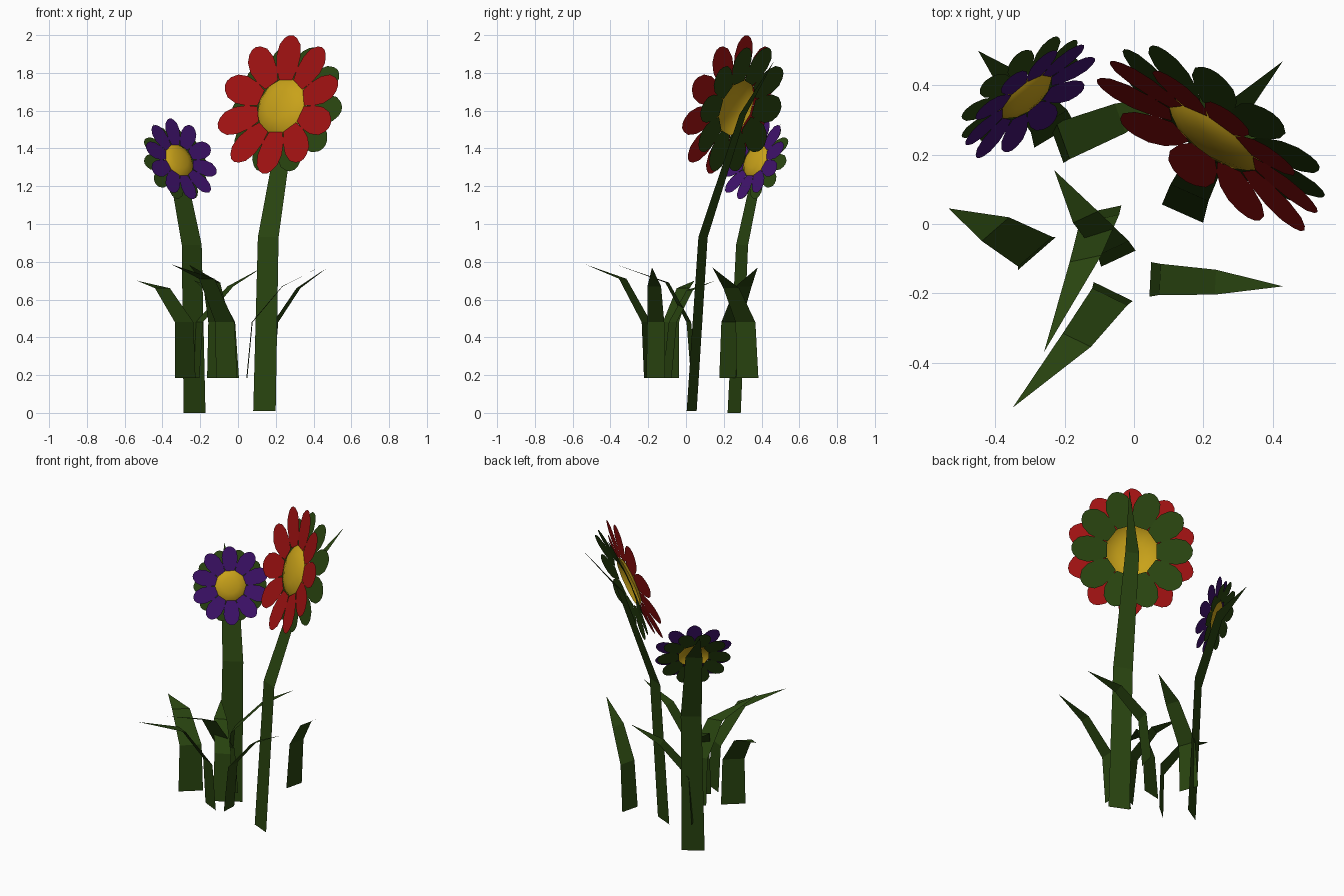
import bpy
from math import cos, sin, pi, radians
from mathutils import Vector

if "Cube" in bpy.data.objects:
    bpy.data.objects.remove(bpy.data.objects["Cube"])


def material(name, rgb):
    m = bpy.data.materials.new(name)
    m.diffuse_color = (*rgb, 1)
    m.use_nodes = True
    m.node_tree.nodes["Principled BSDF"].inputs["Base Color"].default_value = m.diffuse_color
    return m


GREEN = material("leaf_green", (0.022, 0.058, 0.005))
RED = material("petal_red", (0.36, 0.006, 0.006))
PURPLE = material("petal_purple", (0.05, 0.006, 0.15))
YELLOW = material("centre_yellow", (0.58, 0.36, 0.01))


def make(name, verts, faces, mat, smooth=False):
    me = bpy.data.meshes.new(name)
    me.from_pydata([tuple(v) for v in verts], [], faces)
    me.materials.append(mat)
    me.update()
    for p in me.polygons:
        p.use_smooth = smooth
    ob = bpy.data.objects.new(name, me)
    bpy.context.collection.objects.link(ob)
    return ob


def ribbon(name, rows, tip, angle, widths):
    """Flat blade: three cross rows of given width, ending in a point."""
    side = Vector((cos(radians(angle)), sin(radians(angle)), 0))
    verts = []
    for p, w in zip(rows, widths):
        verts += [Vector(p) - side * w / 2, Vector(p) + side * w / 2]
    verts.append(Vector(tip))
    make(name, verts, [(0, 1, 3, 2), (2, 3, 5, 4), (4, 5, 6)], GREEN)


# Petal outline: (distance along, half width), both as fractions
OUTLINE = [(0.0, 0.55), (0.25, 0.86), (0.55, 1.0), (0.8, 0.85), (0.94, 0.5), (1.0, 0.17)]


def flower(name, centre, yaw, tilt, radius, mat, count=10):
    a, t = radians(yaw), radians(tilt)
    u = Vector((cos(a), sin(a), 0))
    n = Vector((cos(t) * sin(a), -cos(t) * cos(a), sin(t)))
    v = n.cross(u)
    c = Vector(centre)
    disc = radius * 0.42

    # Ring of oval petals, cupped forward (lift > 0) or back (lift < 0)
    def ring(part, offset, lift, r0, r1, m):
        verts, faces = [], []
        for i in range(count):
            ang = pi / 2 + 2 * pi * (i + offset) / count
            d = u * cos(ang) + v * sin(ang)
            s = v * cos(ang) - u * sin(ang)
            start = len(verts)
            for f, w in OUTLINE:
                r = r0 + (r1 - r0) * f
                mid = c + d * r + n * lift * r
                half = s * w * radius * 0.205
                verts += [mid - half, mid + half]
            for k in range(len(OUTLINE) - 1):
                j = start + 2 * k
                faces.append((j, j + 2, j + 3, j + 1))
        make(f"{name}_{part}", verts, faces, m)

    ring("petals", 0, 0.11, disc * 0.9, radius, mat)
    ring("sepals", 0.5, -0.12, disc * 0.9, radius * 0.93, GREEN)

    # Low yellow dome in the middle
    sides = 12
    verts, faces = [], []
    for r, h in [(1.0, 0.0), (0.85, 0.13), (0.5, 0.24)]:
        for i in range(sides):
            ang = 2 * pi * (i + 0.5) / sides
            verts.append(c + (u * cos(ang) + v * sin(ang)) * r * disc + n * h * disc)
    verts.append(c + n * 0.28 * disc)
    for k in range(2):
        for i in range(sides):
            j = (i + 1) % sides
            faces.append((k * sides + i, k * sides + j, (k + 1) * sides + j, (k + 1) * sides + i))
    faces += [(2 * sides + i, 2 * sides + (i + 1) % sides, 3 * sides) for i in range(sides)]
    make(f"{name}_centre", verts, faces, YELLOW, True)


# Stems, each ending in a point behind its flower
ribbon("tall_stem", [(0.14, 0.03, 0.01), (0.16, 0.09, 0.93), (0.265, 0.30, 1.58)],
       (0.43, 0.47, 1.87), -24, (0.13, 0.12, 0.085))
ribbon("short_stem", [(-0.23, 0.255, 0.0), (-0.245, 0.297, 0.89), (-0.33, 0.39, 1.33)],
       (-0.45, 0.50, 1.53), 31, (0.135, 0.123, 0.10))

# Flower heads
flower("tall_flower", (0.235, 0.258, 1.62), -36, 18, 0.385, RED)
flower("short_flower", (-0.315, 0.372, 1.335), 40, 23, 0.232, PURPLE)

# Leaves: base, bend and shoulder in plan, tip, width direction, width
LEAVES = [
    ((-0.28, -0.085), (-0.285, -0.08), (-0.40, -0.015, 0.66), (-0.535, 0.045, 0.70), 41, 0.145),
    ((-0.10, 0.04), (-0.10, 0.015), (-0.14, -0.10, 0.69), (-0.26, -0.37, 0.785), 12, 0.13),
    ((-0.045, -0.10), (-0.06, -0.07), (-0.14, 0.02, 0.65), (-0.23, 0.155, 0.70), 25, 0.11),
    ((-0.06, -0.195), (-0.07, -0.21), (-0.165, -0.335, 0.71), (-0.35, -0.53, 0.785), -26, 0.125),
    ((0.047, -0.16), (0.075, -0.16), (0.235, -0.168, 0.67), (0.43, -0.18, 0.77), 87, 0.10),
    ((-0.225, 0.235), (-0.205, 0.24), (-0.04, 0.305, 0.67), (0.13, 0.38, 0.77), 110, 0.125),
    ((0.175, 0.325), (0.20, 0.315), (0.32, 0.24, 0.66), (0.475, 0.14, 0.77), 76, 0.12),
]
for i, (base, bend, shoulder, tip, ang, w) in enumerate(LEAVES):
    ribbon(f"leaf_{i + 1}", [(*base, 0.185), (*bend, 0.48), shoulder], tip, ang,
           (w, w * 0.9, w * 0.72))
